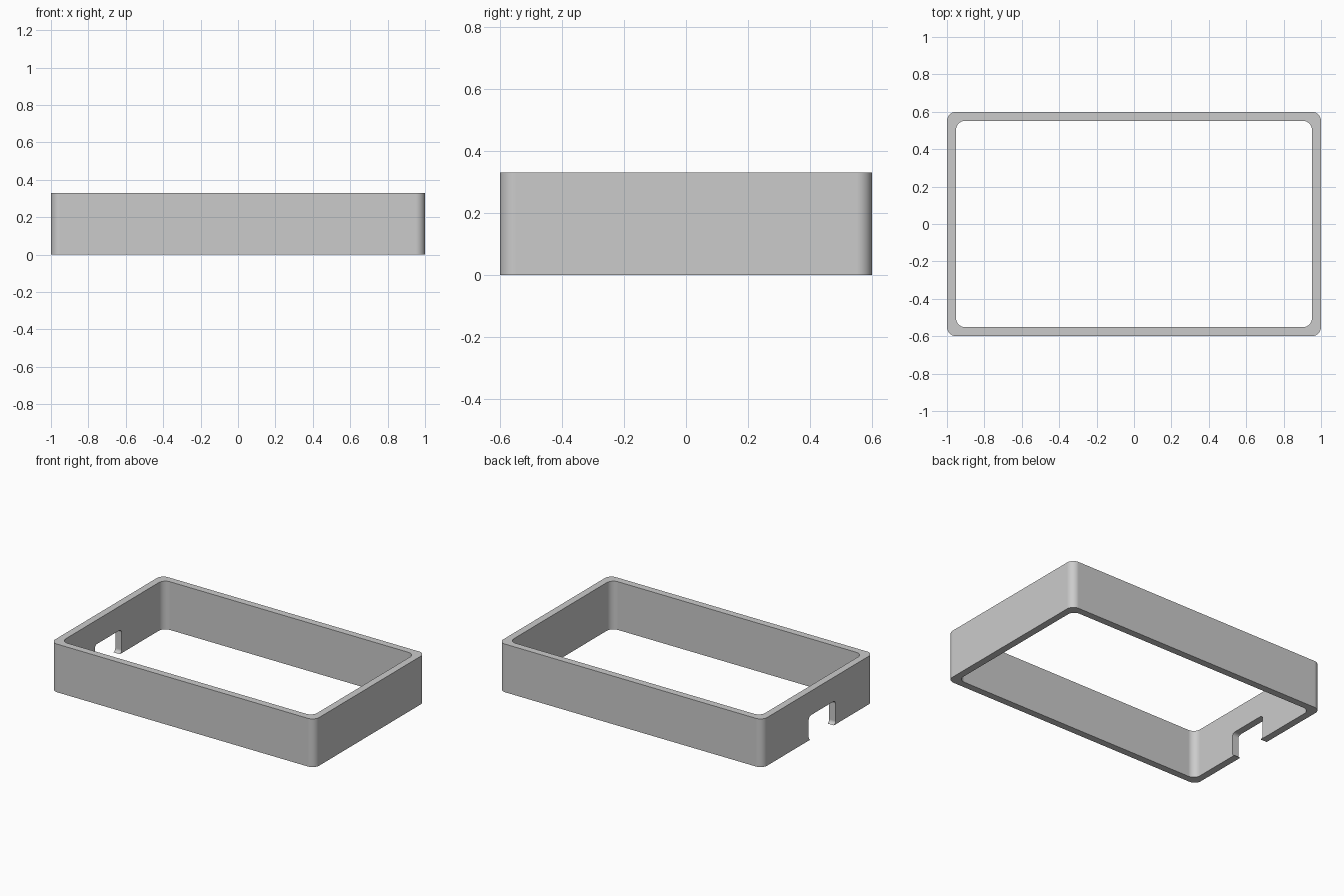
import bpy
import bmesh
import math
from mathutils import Vector

if "Cube" in bpy.data.objects:
    bpy.data.objects.remove(bpy.data.objects["Cube"], do_unlink=True)

HEIGHT = 0.33
WALL = 0.048
STEPS = 10


def rounded_rect(half_w, half_h, radius):
    """Counter-clockwise outline of a rounded rectangle centred on the origin."""
    points = []
    for corner, (sx, sy) in enumerate([(1, 1), (-1, 1), (-1, -1), (1, -1)]):
        for i in range(STEPS + 1):
            a = (corner + i / STEPS) * math.pi / 2
            points.append((sx * (half_w - radius) + radius * math.cos(a),
                           sy * (half_h - radius) + radius * math.sin(a)))
    return points


def make_object(name, bm):
    bmesh.ops.recalc_face_normals(bm, faces=bm.faces)
    mesh = bpy.data.meshes.new(name)
    bm.to_mesh(mesh)
    bm.free()
    obj = bpy.data.objects.new(name, mesh)
    bpy.context.collection.objects.link(obj)
    return obj


# Rectangular frame: outer and inner outlines joined into a closed wall
bm = bmesh.new()
outer = rounded_rect(1.0, 0.6, 0.05)
inner = rounded_rect(1.0 - WALL, 0.6 - WALL, 0.05)
loops = [[bm.verts.new((x, y, z)) for x, y in outline]
         for outline, z in [(outer, 0), (outer, HEIGHT), (inner, HEIGHT), (inner, 0)]]
count = len(outer)
for k in range(4):
    low, high = loops[k], loops[(k + 1) % 4]
    for i in range(count):
        j = (i + 1) % count
        bm.faces.new((low[i], low[j], high[j], high[i]))
frame = make_object("frame_wall", bm)

# Port cutter: rounded opening through the lower part of the -x wall
PORT_Y, PORT_HALF = -0.045, 0.145
PORT_TOP, PORT_BOTTOM = 0.165, -0.001
bm = bmesh.new()
mid_z = (PORT_TOP + PORT_BOTTOM) / 2
outline = rounded_rect(PORT_HALF, (PORT_TOP - PORT_BOTTOM) / 2, 0.025)
face = bm.faces.new([bm.verts.new((-1.1, PORT_Y + u, mid_z + v)) for u, v in outline])
extruded = bmesh.ops.extrude_face_region(bm, geom=[face])
moved = [v for v in extruded["geom"] if isinstance(v, bmesh.types.BMVert)]
bmesh.ops.translate(bm, verts=moved, vec=Vector((0.3, 0, 0)))
cutter = make_object("port_cutter", bm)
cutter.hide_render = True

# Cut the port, then remove the helper
cut = frame.modifiers.new("port", "BOOLEAN")
cut.operation = "DIFFERENCE"
cut.solver = "EXACT"
cut.object = cutter
bpy.ops.object.select_all(action="DESELECT")
bpy.context.view_layer.objects.active = frame
frame.select_set(True)
bpy.ops.object.modifier_apply(modifier=cut.name)
bpy.data.objects.remove(cutter, do_unlink=True)

# Smooth corners with flat walls
bpy.ops.object.shade_smooth_by_angle(angle=math.radians(30))
weighted = frame.modifiers.new("flat_walls", "WEIGHTED_NORMAL")
weighted.keep_sharp = True

# Plain grey material
grey = bpy.data.materials.new("light_grey")
grey.use_nodes = True
colour = (0.6, 0.6, 0.6, 1.0)
grey.diffuse_color = colour
grey.node_tree.nodes["Principled BSDF"].inputs["Base Color"].default_value = colour
frame.data.materials.clear()
frame.data.materials.append(grey)
